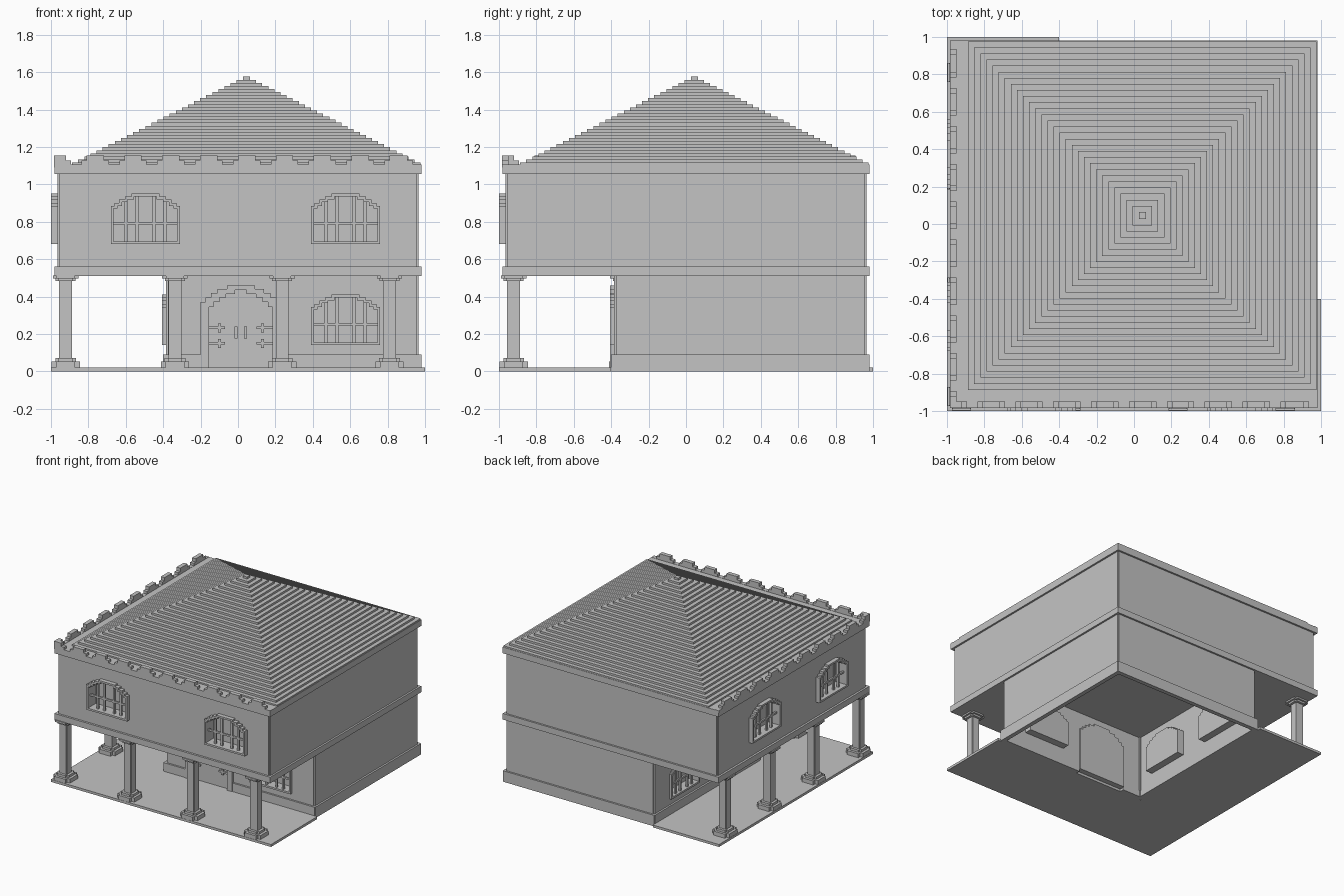
import bpy, bmesh

cube = bpy.data.objects.get("Cube")
if cube:
    bpy.data.objects.remove(cube, do_unlink=True)

stone = bpy.data.materials.new("plain_grey")
stone.use_nodes = True
grey = (0.55, 0.55, 0.55, 1)
stone.diffuse_color = grey
stone.node_tree.nodes["Principled BSDF"].inputs["Base Color"].default_value = grey


# ---- helpers: a "put" function maps (along, up, depth) to the model frame
def front(u, v, d):
    return (u, d, v)


def side(u, v, d):
    return (d, u, v)


def flat(u, v, d):
    return (u, v, d)


def finish(name, bm):
    bmesh.ops.recalc_face_normals(bm, faces=bm.faces)
    mesh = bpy.data.meshes.new(name)
    bm.to_mesh(mesh)
    bm.free()
    mesh.materials.append(stone)
    obj = bpy.data.objects.new(name, mesh)
    bpy.context.collection.objects.link(obj)
    return obj


def prism(bm, pts, a, b, put):
    lo = [bm.verts.new(put(u, v, a)) for u, v in pts]
    hi = [bm.verts.new(put(u, v, b)) for u, v in pts]
    bm.faces.new(lo)
    bm.faces.new(hi)
    for i in range(len(pts)):
        j = (i + 1) % len(pts)
        bm.faces.new((lo[i], lo[j], hi[j], hi[i]))


def ring(bm, outer, inner, a, b, put):
    loops = [[bm.verts.new(put(u, v, d)) for u, v in pts]
             for pts, d in ((outer, a), (outer, b), (inner, b), (inner, a))]
    n = len(outer)
    for k in range(4):
        p, q = loops[k], loops[(k + 1) % 4]
        for i in range(n):
            j = (i + 1) % n
            bm.faces.new((p[i], p[j], q[j], q[i]))


def rect(u0, u1, v0, v1):
    return [(u0, v0), (u1, v0), (u1, v1), (u0, v1)]


def notched(cx, cy, h, n):
    """Square outline with a small step cut from every corner."""
    corner = [(h, h - n), (h - n, h - n), (h - n, h)]
    pts = []
    for _ in range(4):
        pts += corner
        corner = [(-y, x) for x, y in corner]
    return [(cx + x, cy + y) for x, y in pts]


def arch(cu, base, steps, du=0.0, dtop=0.0, dbase=0.0):
    """Outline with a stepped, arched top, optionally inset."""
    half = [(steps[0][0] - du, dbase)]
    for i, (w, h) in enumerate(steps):
        half.append((w - du, h - dtop))
        if i + 1 < len(steps):
            half.append((steps[i + 1][0] - du, h - dtop))
    pts = half + [(-w, h) for w, h in reversed(half)]
    return [(cu + w, base + h) for w, h in pts]


def cut(obj, cutter):
    mod = obj.modifiers.new("openings", 'BOOLEAN')
    mod.operation = 'DIFFERENCE'
    mod.solver = 'EXACT'
    mod.object = cutter
    deps = bpy.context.evaluated_depsgraph_get()
    mesh = bpy.data.meshes.new_from_object(obj.evaluated_get(deps))
    obj.modifiers.clear()
    obj.data = mesh


WINDOW = [(.185, .205), (.165, .22), (.14, .24), (.11, .255), (.075, .27)]
DOOR = [(.215, .35), (.19, .375), (.16, .40), (.125, .42), (.075, .44)]
UP, LOW = -.965, -.385          # outer planes of the two storeys
BACK = .08                      # depth of the recesses
WINDOWS = [("upper_front", front, UP, -.495, .68), ("upper_front", front, UP, .575, .68),
           ("upper_side", side, UP, -.495, .68), ("upper_side", side, UP, .375, .68),
           ("lower_front", front, LOW, .575, .14),
           ("lower_side", side, LOW, -.04, .14), ("lower_side", side, LOW, .58, .14)]

# ---- ground slab around the covered walk
bm = bmesh.new()
prism(bm, [(-1, -1), (1, -1), (1, -.4), (-.4, -.4), (-.4, 1), (-1, 1)], 0, .02, flat)
finish("ground_slab", bm)

# ---- walls: hollow lower storey with plinth, solid upper storey with bands
bm = bmesh.new()
ring(bm, notched(.29, .29, .675, .01), notched(.29, .29, .655, .01), .05, .52, flat)
lower_walls = finish("lower_walls", bm)
bm = bmesh.new()
ring(bm, notched(.29, .29, .69, .005), notched(.29, .29, .655, .005), 0, .09, flat)
plinth = finish("plinth", bm)
bm = bmesh.new()
prism(bm, notched(0, 0, .965, .01), .53, 1.08, flat)
upper_walls = finish("upper_walls", bm)
for name, z0, z1 in (("floor_band", .51, .56), ("eave_band", 1.055, 1.105)):
    bm = bmesh.new()
    prism(bm, rect(-.982, .98, -.982, .98), z0, z1, flat)
    finish(name, bm)

# ---- openings
bm = bmesh.new()
for _, put, plane, u, z in WINDOWS:
    prism(bm, arch(u, z, WINDOW), plane - .06, plane + BACK, put)
prism(bm, arch(.015, -.02, [(w, h + .04) for w, h in DOOR]), LOW - .06, LOW + BACK, front)
cutter = finish("opening_cutter", bm)
cutter.hide_render = True
for wall in (lower_walls, plinth, upper_walls):
    cut(wall, cutter)
bpy.data.objects.remove(cutter, do_unlink=True)

# ---- windows: stepped frame, recess back and bars
for name, put, plane, u, z in WINDOWS:
    out = .035 if plane == UP else .02
    bm = bmesh.new()
    ring(bm, arch(u, z, WINDOW), arch(u, z, WINDOW, .015, .015, .015),
         plane - out, plane + BACK, put)
    prism(bm, arch(u, z, WINDOW, .005, .005, .005), plane + BACK - .01, plane + BACK, put)
    for off, top in ((-.105, .245), (-.045, .26), (.045, .26), (.105, .245)):
        prism(bm, rect(u + off - .008, u + off + .008, z + .01, z + top),
              plane - .005, plane + .01, put)
    prism(bm, rect(u - .175, u + .175, z + .105, z + .12), plane - .005, plane + .01, put)
    finish(name + "_window", bm)

# ---- door: arched surround, leaf, hinges and handles
bm = bmesh.new()
ring(bm, arch(.015, .02, DOOR), arch(.015, .02, DOOR, .045, .025), LOW - .02, LOW + .03, front)
finish("door_surround", bm)
bm = bmesh.new()
prism(bm, arch(.015, .02, DOOR, .04, .02), LOW + .005, LOW + .03, front)
finish("door_leaf", bm)
bm = bmesh.new()
for s in (-1, 1):
    for z in (.15, .233):
        a, b = sorted((.015 + s * .17, .015 + s * .085))
        c = .015 + s * .115
        prism(bm, rect(a, b, z - .007, z + .007), LOW - .008, LOW + .01, front)
        prism(bm, rect(c - .008, c + .008, z - .024, z + .024), LOW - .008, LOW + .01, front)
    h = .015 + s * .026
    prism(bm, rect(h - .008, h + .008, .175, .24), LOW - .012, LOW + .01, front)
finish("door_fittings", bm)

# ---- columns with stepped bases and capitals
spots = [-.922, -.337, .236, .81]
for x, y in [(s, spots[0]) for s in spots] + [(spots[0], s) for s in spots[1:]]:
    bm = bmesh.new()
    for h, n, z0, z1 in ((.076, .025, .02, .053), (.055, .018, .053, .072),
                         (.034, .004, .072, .482), (.053, .016, .482, .497),
                         (.068, .02, .497, .512)):
        prism(bm, notched(x, y, h, n), z0, z1, flat)
    finish("column", bm)

# ---- battlements along the front and the side above the walk
line = [(-.984, 1.09), (-.984, 1.155)]
for k in range(9):
    c = -.865 + .2025 * k
    line += [(c - .055, 1.155), (c - .055, 1.128), (c - .028, 1.128), (c - .028, 1.107),
             (c + .028, 1.107), (c + .028, 1.128), (c + .055, 1.128), (c + .055, 1.155)]
line += [(.905, 1.155), (.905, 1.128), (.935, 1.128), (.935, 1.107), (.98, 1.107), (.98, 1.09)]
for name, put in (("front_battlement", front), ("side_battlement", side)):
    bm = bmesh.new()
    prism(bm, line, -.984, -.95, put)
    finish(name, bm)

# ---- stepped pyramid roof
bm = bmesh.new()
loops = []
for i in range(29):
    h = .932 - .0326 * i
    for z in (1.1 + .0164 * i, 1.1 + .0164 * (i + 1)):
        loops.append([bm.verts.new((.045 + a * h, .045 + b * h, z))
                      for a, b in ((-1, -1), (1, -1), (1, 1), (-1, 1))])
for p, q in zip(loops, loops[1:]):
    for i in range(4):
        j = (i + 1) % 4
        bm.faces.new((p[i], p[j], q[j], q[i]))
bm.faces.new(loops[0])
bm.faces.new(loops[-1])
finish("stepped_roof", bm)
